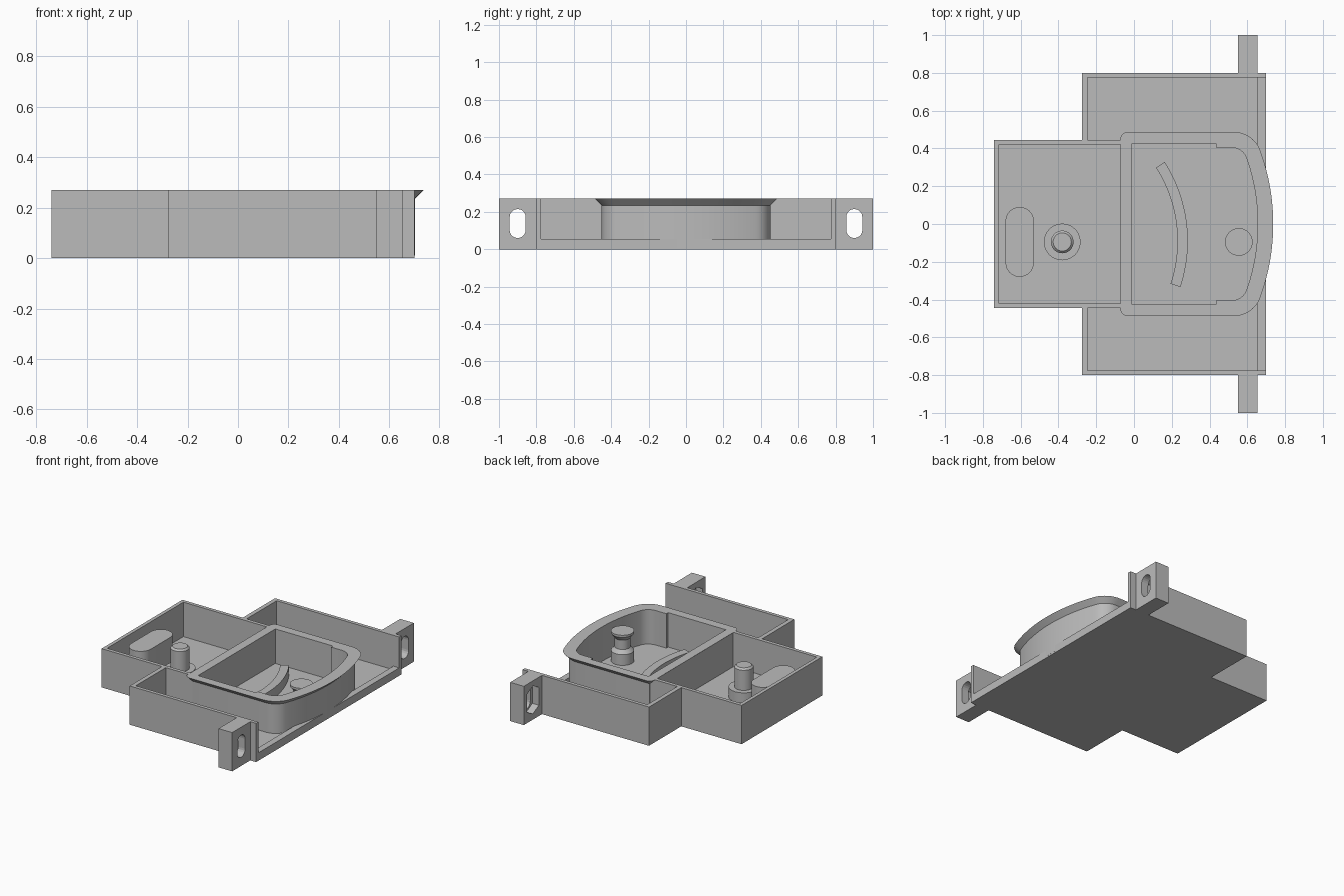
import bpy, bmesh
from math import sin, cos, pi, radians, sqrt, atan2

old = bpy.data.objects.get("Cube")
if old:
    bpy.data.objects.remove(old, do_unlink=True)

grey = bpy.data.materials.new("plain grey")
grey.use_nodes = True
grey.diffuse_color = (0.5, 0.5, 0.5, 1)
grey.node_tree.nodes["Principled BSDF"].inputs["Base Color"].default_value = (0.5, 0.5, 0.5, 1)

FLOOR, TOP = 0.03, 0.27


def loft(name, layers, smooth=False):
    """Solid through a stack of (loop, z) layers with equal point counts."""
    bm = bmesh.new()
    rings = [[bm.verts.new((x, y, z)) for x, y in loop] for loop, z in layers]
    n = len(rings[0])
    bm.faces.new(rings[0][::-1])
    bm.faces.new(rings[-1])
    for a, b in zip(rings, rings[1:]):
        for i in range(n):
            j = (i + 1) % n
            bm.faces.new((a[i], a[j], b[j], b[i]))
    bmesh.ops.recalc_face_normals(bm, faces=bm.faces)
    mesh = bpy.data.meshes.new(name)
    bm.to_mesh(mesh)
    bm.free()
    mesh.materials.append(grey)
    obj = bpy.data.objects.new(name, mesh)
    bpy.context.collection.objects.link(obj)
    if smooth:
        soften(obj)
    return obj


def activate(obj):
    bpy.ops.object.select_all(action='DESELECT')
    obj.select_set(True)
    bpy.context.view_layer.objects.active = obj


def soften(obj):
    activate(obj)
    bpy.ops.object.shade_smooth_by_angle(angle=radians(30))


def box(name, x0, x1, y0, y1, z0=0, z1=TOP):
    return loft(name, [([(x0, y0), (x1, y0), (x1, y1), (x0, y1)], z) for z in (z0, z1)])


def cut(obj, cutter):
    mod = obj.modifiers.new("cut", 'BOOLEAN')
    mod.object = cutter
    mod.solver = 'EXACT'
    activate(obj)
    bpy.ops.object.modifier_apply(modifier=mod.name)
    bpy.data.objects.remove(cutter, do_unlink=True)


def arc(cx, cy, r, a0, a1, n):
    return [(cx + r * cos(a0 + (a1 - a0) * i / n), cy + r * sin(a0 + (a1 - a0) * i / n))
            for i in range(n + 1)]


def mirrored(half):
    """Close a half outline (y > 0) with its reflection across y = 0."""
    return half + [(x, -y) for x, y in reversed(half)]


def bowed_end(cx, big, half_width, r):
    """Rounded corner of radius r running into a shallow bow, for y > 0."""
    ry = half_width - r
    rx = cx + sqrt((big - r) ** 2 - ry ** 2)
    a = atan2(ry, rx - cx)
    return arc(rx, ry, r, pi / 2, a, 10) + arc(cx, 0, big, a, 0.01, 14)[1:]


def turned(name, x, y, profile):
    loft(name, [(arc(x, y, r, 0, 2 * pi, 40)[:-1], z) for r, z in profile], True)


# Floor plate
loft("floor_plate", [(mirrored([(-0.74, 0.445), (-0.275, 0.445), (-0.275, 0.8), (0.7, 0.8)]), z)
                     for z in (0, FLOOR)])
box("floor_lip", 0.655, 0.7, -0.775, 0.775, 0, 0.055)

# Rear tray walls and partition
box("tray_end_wall", -0.74, -0.715, -0.445, 0.445)
box("partition", -0.07, -0.01, -0.445, 0.445)

# Mirrored side walls and mounting brackets
for side, s in (("left", 1), ("right", -1)):
    def ys(a, b):
        return sorted((s * a, s * b))
    box(side + "_tray_wall", -0.74, -0.03, *ys(0.42, 0.445))
    box(side + "_wing_end_wall", -0.275, -0.245, *ys(0.42, 0.8))
    box(side + "_wing_side_wall", -0.275, 0.7, *ys(0.775, 0.8))
    bracket = box(side + "_bracket", 0.55, 0.655, *ys(0.79, 1.0))
    # Slot and nut pocket are drawn flat, then turned to run along x
    slot = arc(0.172, 0, 0.043, -pi / 2, pi / 2, 10) + arc(0.103, 0, 0.043, pi / 2, 1.5 * pi, 10)
    pocket = [(0.235, 0), (0.2, 0.065), (0.075, 0.065), (0.04, 0), (0.075, -0.065), (0.2, -0.065)]
    for loop, x0, x1 in ((slot, 0.5, 0.7), (pocket, 0.5, 0.6)):
        cutter = loft("cutter", [(loop, x0), (loop, x1)])
        for v in cutter.data.vertices:
            z, y, x = v.co
            v.co = (x, y + s * 0.9, z)
        bm = bmesh.new()
        bm.from_mesh(cutter.data)
        bmesh.ops.recalc_face_normals(bm, faces=bm.faces)
        bm.to_mesh(cutter.data)
        bm.free()
        cut(bracket, cutter)


# Bow-fronted chamber with flared rim
def chamber(off):
    return mirrored(arc(-0.035, 0.45, off, pi, pi / 2, 6)
                    + bowed_end(-0.4, 1.1 + off, 0.45 + off, 0.11 + off))


chamber_wall = loft("chamber_wall", [(chamber(0.001), 0.01), (chamber(0.001), 0.235),
                                     (chamber(0.037), TOP)])
opening = mirrored([(-0.01, 0.425), (0.435, 0.425), (0.435, 0.405)]
                   + bowed_end(-0.4, 1.055, 0.405, 0.085))
cut(chamber_wall, loft("cutter", [(opening, FLOOR), (opening, 0.4)]))
soften(chamber_wall)

# Curved rib on the chamber floor
R, cx, cy = 0.775, -0.49, -0.09
a0, a1 = -0.32, 0.57
rib = arc(cx, cy, R + 0.0, a0, a1, 24) + arc(cx, cy, R - 0.055, a1, a0, 24)
loft("curved_rib", [(rib, 0.02), (rib, 0.1)], True)

# Rounded block in the tray
block = arc(-0.605, 0.015, 0.075, 0, pi, 16) + arc(-0.605, -0.205, 0.075, pi, 2 * pi, 16)
loft("rounded_block", [(block, 0.02), (block, 0.23)], True)

# Turned posts
turned("tray_post", -0.38, -0.095, [(0.097, 0.02), (0.097, 0.1), (0.06, 0.1),
                                    (0.06, 0.24), (0.048, 0.252)])
turned("chamber_post", 0.555, -0.095, [(0.073, 0.02), (0.073, 0.105), (0.05, 0.13),
                                       (0.05, 0.195), (0.073, 0.225), (0.073, 0.24)])
